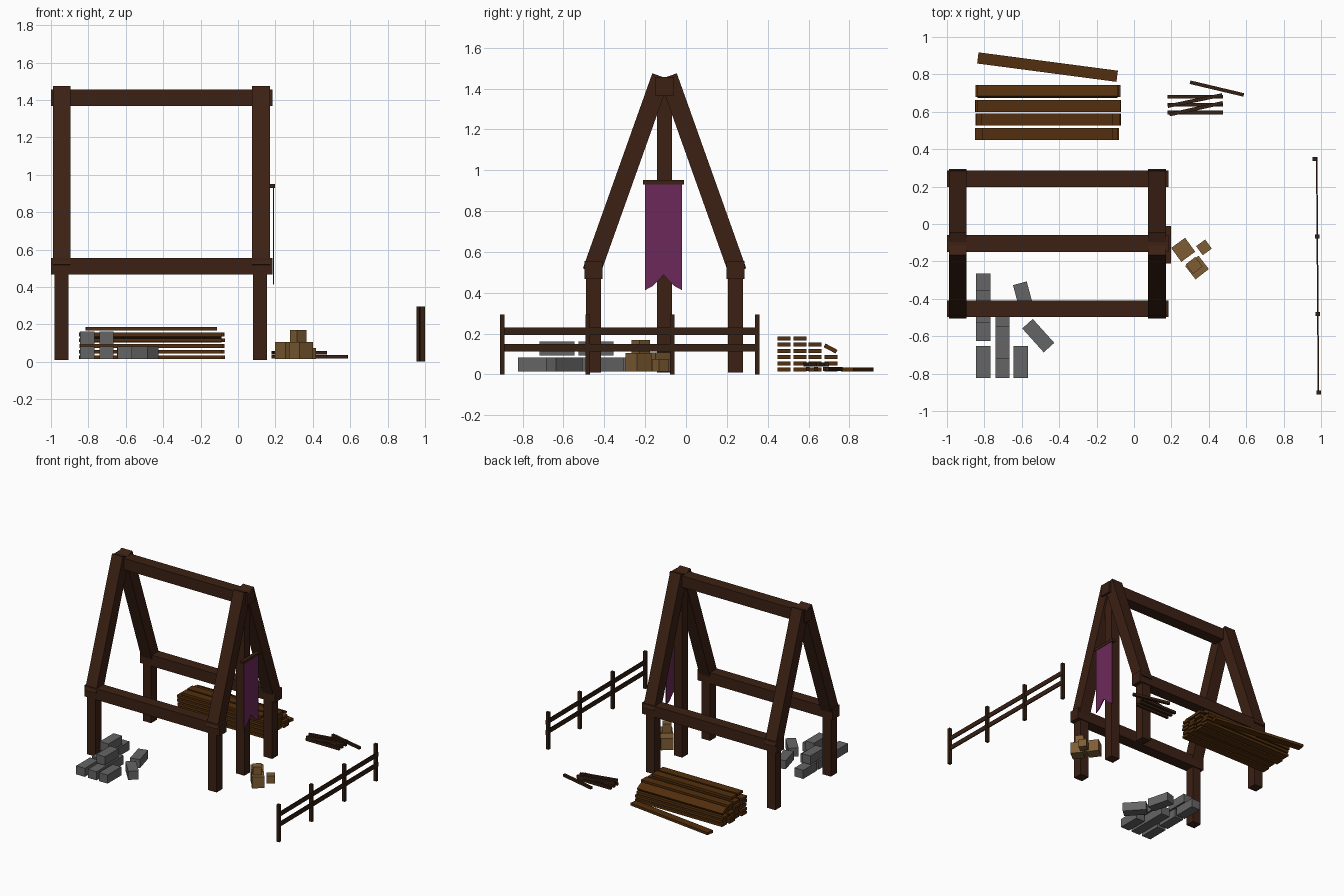
import bpy, bmesh, random
from math import radians, atan2, hypot
from mathutils import Matrix, Vector

if "Cube" in bpy.data.objects:
    bpy.data.objects.remove(bpy.data.objects["Cube"])

random.seed(4)

def material(name, rgb):
    m = bpy.data.materials.new(name)
    m.diffuse_color = (*rgb, 1)
    m.use_nodes = True
    m.node_tree.nodes["Principled BSDF"].inputs["Base Color"].default_value = m.diffuse_color
    return m

DARK = material("dark_timber", (0.045, 0.015, 0.007))
STICK = material("stick_wood", (0.035, 0.014, 0.006))
PLANK = material("plank_wood", (0.085, 0.028, 0.004))
TAN = material("crate_wood", (0.21, 0.11, 0.035))
STONE = material("stone", (0.13, 0.13, 0.13))
CLOTH = material("purple_cloth", (0.15, 0.022, 0.1))

def finish(name, bm, mat):
    bmesh.ops.recalc_face_normals(bm, faces=bm.faces)
    me = bpy.data.meshes.new(name)
    bm.to_mesh(me)
    bm.free()
    me.materials.append(mat)
    ob = bpy.data.objects.new(name, me)
    bpy.context.collection.objects.link(ob)
    return ob

def box(name, centre, size, mat, turn=0, tilt=0):
    """Box at centre, turned about z and tilted about x (degrees)."""
    bm = bmesh.new()
    bmesh.ops.create_cube(bm, size=1)
    bm.transform(Matrix.Rotation(radians(turn), 4, 'Z') @ Matrix.Rotation(radians(tilt), 4, 'X')
                 @ Matrix.Diagonal((*size, 1)))
    ob = finish(name, bm, mat)
    ob.location = centre
    return ob

def span(name, x, y, z, mat):
    """Box from its x, y and z ranges."""
    r = (x, y, z)
    return box(name, [(a + b) / 2 for a, b in r], [b - a for a, b in r], mat)

def stick(name, a, b, z, width, thick, mat):
    """Flat bar lying between two ground points."""
    dx, dy = b[0] - a[0], b[1] - a[1]
    turn = atan2(dy, dx) * 57.29578
    box(name, ((a[0] + b[0]) / 2, (a[1] + b[1]) / 2, z), (hypot(dx, dy), width, thick), mat, turn)

def slab(name, profile, x0, x1, mat):
    """Extrude a y-z outline from x0 to x1."""
    bm = bmesh.new()
    f = bm.faces.new([bm.verts.new((x0, y, z)) for y, z in profile])
    ext = bmesh.ops.extrude_face_region(bm, geom=[f])
    bmesh.ops.translate(bm, vec=(x1 - x0, 0, 0),
                        verts=[v for v in ext["geom"] if isinstance(v, bmesh.types.BMVert)])
    return finish(name, bm, mat)

# timber frame: posts, eave beams, ridge
MID = -0.105
for s, side in ((-1, "front"), (1, "back")):
    y = MID + s * 0.348
    for x, end in ((-0.943, "left"), (0.118, "right")):
        span(f"{side}_{end}_post", (x - 0.037, x + 0.037), (y - 0.037, y + 0.037), (0.01, 0.5), DARK)
    span(f"{side}_eave_beam", (-1, 0.185), (y - 0.044, y + 0.044), (0.467, 0.555), DARK)
span("ridge_beam", (-1, 0.185), (MID - 0.046, MID + 0.046), (1.367, 1.457), DARK)
span("gable_post", (0.081, 0.155), (MID - 0.037, MID + 0.037), (0.01, 1.38), DARK)

# crossing rafters
low, high = Vector((-0.4, 0.52)), Vector((-0.06, 1.475))
across = Vector((high.y - low.y, low.x - high.x)).normalized() * 0.09
for s, side in ((1, "front"), (-1, "back")):
    outline = [(MID + s * p.x, p.y) for p in (low, high, high + across, low + across)]
    for x, end in ((-0.99, "left"), (0.075, "right")):
        slab(f"{side}_{end}_rafter", outline, x, x + 0.095, DARK)

# banner and its rod
slab("banner", [(-0.2, 0.93), (-0.2, 0.413), (-0.16, 0.435), (-0.11, 0.488),
                (-0.06, 0.435), (-0.02, 0.413), (-0.02, 0.93)], 0.186, 0.193, CLOTH)
span("banner_rod", (0.168, 0.197), (-0.21, -0.01), (0.93, 0.952), DARK)

# fence
posts = [(0.987, -0.9), (0.982, -0.482), (0.979, -0.067), (0.967, 0.348)]
for i, (x, y) in enumerate(posts):
    box(f"fence_post_{i}", (x, y, 0.148), (0.024, 0.022, 0.294), STICK)
for z in (0.131, 0.211):
    stick("fence_rail", (0.986, -0.91), (0.977, 0.357), z, 0.008, 0.036, STICK)

# plank pile, one loose plank leaning on top and one on the ground
for y, layers in ((0.48, 6), (0.558, 6), (0.632, 5), (0.71, 3)):
    for k in range(layers):
        length = 0.7 if k == 5 else 0.765
        box("plank", (-0.46 + random.uniform(-0.01, 0.01), y, 0.024 + 0.0305 * k),
            (length, 0.064, 0.02), PLANK)
box("leaning_plank", (-0.463, 0.708, 0.127), (0.75, 0.066, 0.02), PLANK, 0, -28)
stick("loose_plank", (-0.835, 0.888), (-0.09, 0.79), 0.025, 0.06, 0.02, PLANK)

# stick pile
for a, b, z in (((0.18, 0.68), (0.475, 0.68), 0.027), ((0.18, 0.637), (0.475, 0.637), 0.027),
                ((0.18, 0.596), (0.475, 0.596), 0.027), ((0.18, 0.63), (0.472, 0.69), 0.049),
                ((0.19, 0.585), (0.475, 0.648), 0.049), ((0.3, 0.758), (0.587, 0.69), 0.027)):
    stick("stick", a, b, z, 0.019, 0.02, STICK)

# stone blocks
for x, y, level, turn in ((-0.806, -0.737, 0, 0), (-0.806, -0.54, 0, 0), (-0.806, -0.35, 0, 0),
                          (-0.703, -0.737, 0, 0), (-0.703, -0.57, 0, 0), (-0.606, -0.737, 0, 0),
                          (-0.588, -0.4, 0, 15), (-0.512, -0.597, 0, 42),
                          (-0.806, -0.44, 1, 0), (-0.703, -0.632, 1, 0)):
    box("stone_block", (x, y, 0.048 + 0.079 * level), (0.076, 0.172, 0.068), STONE, turn)

# crates
for x, y, z, s, turn in ((0.263, -0.138, 0.015, 0.092, 36), (0.337, -0.233, 0.015, 0.09, 38),
                         (0.374, -0.125, 0.015, 0.06, 36), (0.322, -0.221, 0.105, 0.064, 38)):
    box("crate", (x, y, z + s / 2), (s, s, s), TAN, turn)
